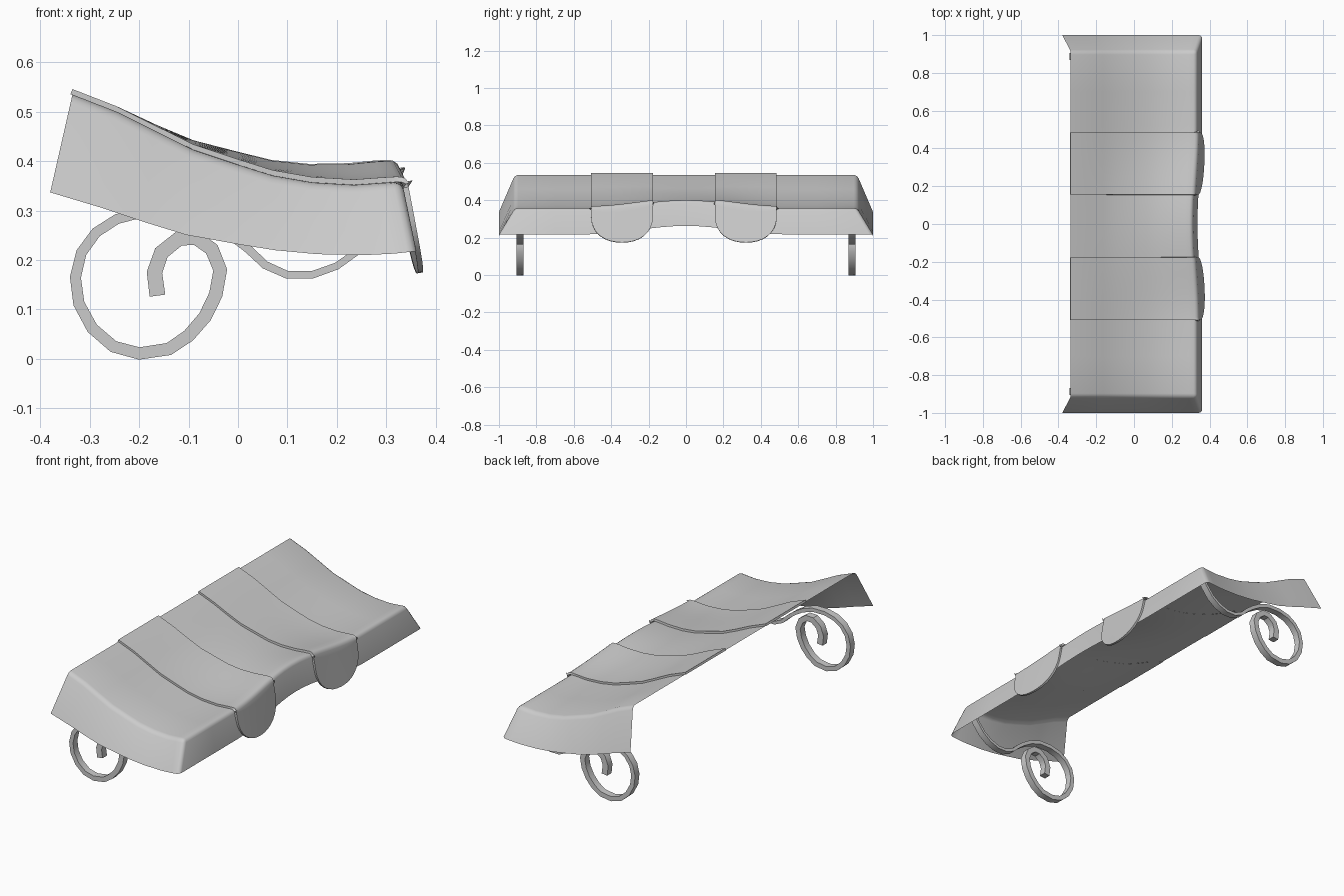
import bpy, bmesh, math
from mathutils import Vector

if "Cube" in bpy.data.objects:
    bpy.data.objects.remove(bpy.data.objects["Cube"])

# Roof profile (x, z) from back to front, and the matching lower edge of the end flap
ROOF = [(-0.335, 0.535), (-0.245, 0.50), (-0.165, 0.46), (-0.09, 0.423), (0.0, 0.393),
        (0.07, 0.371), (0.15, 0.357), (0.235, 0.352), (0.29, 0.356), (0.332, 0.359)]
FLAP = [(-0.38, 0.337), (-0.28, 0.307), (-0.19, 0.277), (-0.105, 0.251), (0.0, 0.232),
        (0.075, 0.220), (0.16, 0.212), (0.255, 0.210), (0.315, 0.213), (0.361, 0.218)]
HALF = 0.915


def lift(y):
    """Rise of the front edge towards the middle."""
    return math.cos(math.pi / 2 * y / 0.52) ** 2 if abs(y) < 0.52 else 0.0


def roof_point(i, y):
    x, z = ROOF[i]
    w = min(1, max(0, (x + 0.2) / 0.45)) * lift(y)
    return Vector((x - 0.022 * w * max(0, x) / 0.33, y, z + 0.043 * w))


def hem_point(y):
    return Vector((0.361 - 0.025 * lift(y), y, 0.218 + 0.045 * lift(y)))


def finish(name, bm, angle=35):
    me = bpy.data.meshes.new(name)
    bm.to_mesh(me)
    bm.free()
    ob = bpy.data.objects.new(name, me)
    bpy.context.collection.objects.link(ob)
    bpy.ops.object.select_all(action='DESELECT')
    ob.select_set(True)
    bpy.context.view_layer.objects.active = ob
    if name.startswith("drape"):
        mod = ob.modifiers.new("thickness", 'SOLIDIFY')
        mod.thickness, mod.offset = 0.011, -1
        bpy.ops.object.modifier_apply(modifier=mod.name)
    bpy.ops.object.shade_smooth_by_angle(angle=math.radians(angle))
    return ob


def grid_faces(bm, rows):
    for a, b in zip(rows, rows[1:]):
        for j in range(len(a) - 1):
            bm.faces.new((a[j], b[j], b[j + 1], a[j + 1]))


def round_fold(bm, width):
    bm.normal_update()
    edges = [e for e in bm.edges if len(e.link_faces) == 2 and e.calc_face_angle() > 0.75]
    bmesh.ops.bevel(bm, geom=edges, offset=width, segments=3, profile=0.5, affect='EDGES')


# Canopy: curved roof with a flared flap on both ends and a valance at the front
ys = [-HALF, -0.7] + [-0.52 + 1.04 * k / 16 for k in range(17)] + [0.7, HALF]
bm = bmesh.new()
rows = [[bm.verts.new(roof_point(i, y)) for y in ys] for i in range(len(ROOF))]
grid_faces(bm, rows)
rim = [r[0] for r in rows] + rows[-1][1:-1] + [r[-1] for r in reversed(rows)]
hem = [Vector((x, -1, z)) for x, z in FLAP]
hem += [hem_point(y) for y in ys[1:-1]]
hem += [Vector((x, 1, z)) for x, z in reversed(FLAP)]
hem = [bm.verts.new(p) for p in hem]
for k in range(len(rim) - 1):
    bm.faces.new((rim[k], hem[k], hem[k + 1], rim[k + 1]))
round_fold(bm, 0.018)
finish("canopy", bm, 50)

# Drapes: two bands laid over the canopy, ending in rounded tongues
for n, cy in enumerate((-0.342, 0.32)):
    bm = bmesh.new()
    offs = [-math.cos(math.pi * k / 16) for k in range(17)]
    rows = [[bm.verts.new(roof_point(i, cy + 0.165 * o)
                          + Vector((0.009 if i == len(ROOF) - 1 else 0, 0, 0.011)))
             for o in offs] for i in range(len(ROOF))]
    for s in range(1, 6):
        row = []
        for o in offs:
            y = cy + 0.165 * o
            top = roof_point(len(ROOF) - 1, y) + Vector((0.009, 0, 0.011))
            low = hem_point(y) + Vector((0.009, 0, 0))
            tip = 0.315 - 0.14 * (1 - abs(o) ** 2.2) ** (1 / 2.2)
            row.append(bm.verts.new(top.lerp(low, s / 5 * (top.z - tip) / (top.z - low.z))))
        rows.append(row)
    grid_faces(bm, rows)
    round_fold(bm, 0.02)
    finish(f"drape_{n + 1}", bm, 40)

# Scroll brackets: flat bar curling from the spiral tip to the front of the canopy
PATH = [(-0.163, 0.128), (-0.169, 0.175), (-0.155, 0.215), (-0.12, 0.243), (-0.085, 0.245),
        (-0.053, 0.222), (-0.036, 0.18), (-0.045, 0.13), (-0.067, 0.085), (-0.1, 0.047),
        (-0.14, 0.02), (-0.2, 0.011), (-0.252, 0.025), (-0.295, 0.062), (-0.322, 0.112),
        (-0.329, 0.165), (-0.317, 0.215), (-0.287, 0.256), (-0.245, 0.283), (-0.19, 0.297),
        (-0.12, 0.297), (-0.06, 0.277), (-0.015, 0.25), (0.02, 0.223), (0.055, 0.19),
        (0.1, 0.17), (0.15, 0.17), (0.2, 0.188), (0.245, 0.22), (0.285, 0.27), (0.315, 0.34)]
pts = [Vector(p) for p in PATH]
for side, cy in (("front", -0.887), ("back", 0.887)):
    bm = bmesh.new()
    rings = []
    for k, p in enumerate(pts):
        d = (pts[min(k + 1, len(pts) - 1)] - pts[max(k - 1, 0)]).normalized()
        half = max(0.0065, 0.016 - 0.010 * k / len(pts))
        nrm = Vector((-d.y, d.x)) * half
        rings.append([bm.verts.new((q.x, cy + w, q.y)) for q, w in
                      ((p + nrm, -0.018), (p + nrm, 0.018), (p - nrm, 0.018), (p - nrm, -0.018))])
    for a, b in zip(rings, rings[1:]):
        for j in range(4):
            bm.faces.new((a[j], a[(j + 1) % 4], b[(j + 1) % 4], b[j]))
    bm.faces.new(rings[0])
    bm.faces.new(rings[-1])
    bmesh.ops.recalc_face_normals(bm, faces=bm.faces)
    finish(f"scroll_bracket_{side}", bm)
